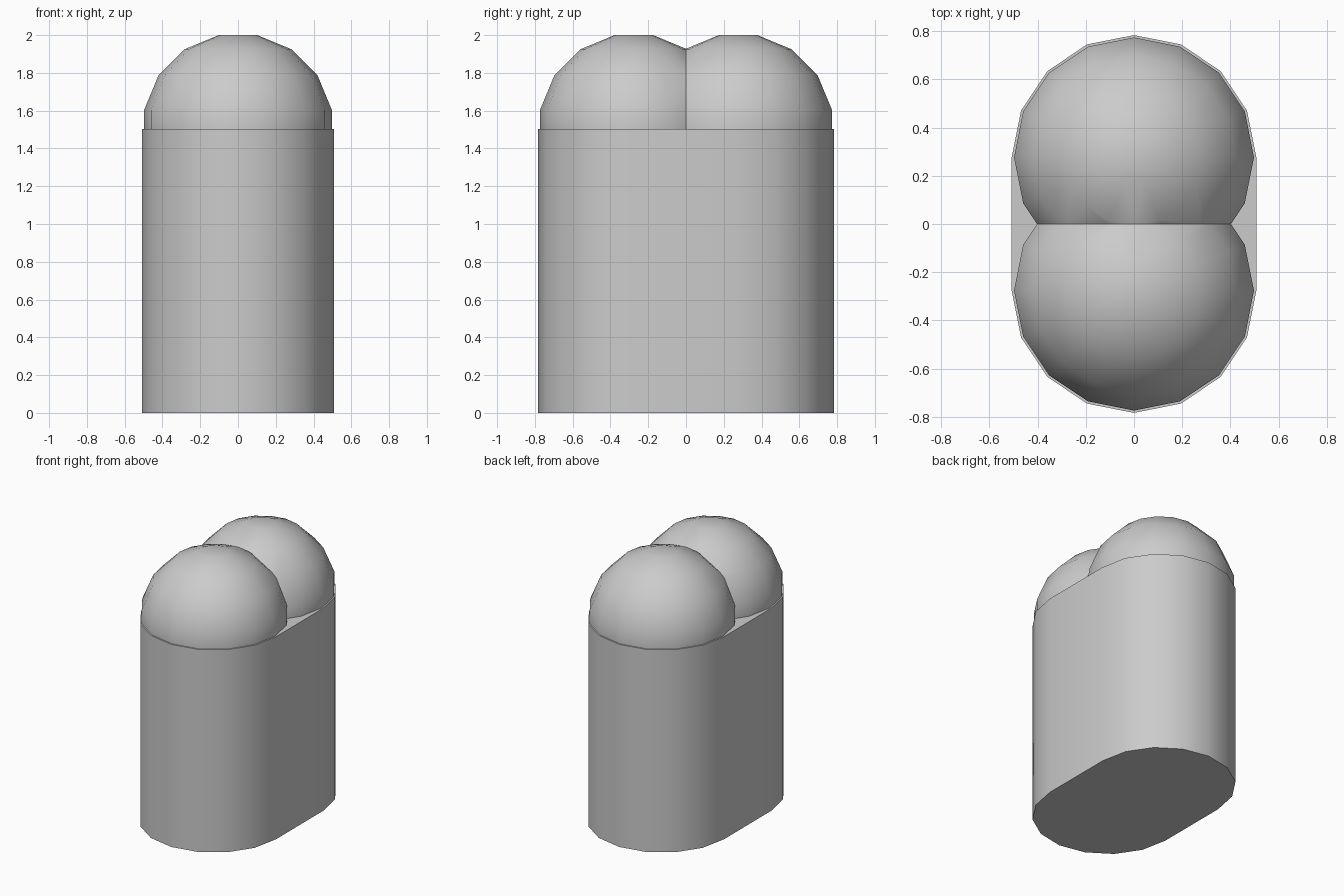
import bpy
import bmesh
from math import sin, cos, pi, radians

cube = bpy.data.objects.get("Cube")
if cube:
    bpy.data.objects.remove(cube, do_unlink=True)

SIDES = 16
STEP = 2 * pi / SIDES
RADIUS = 0.507
CENTRE = 0.276      # distance of each rounded end from the middle
BODY_TOP = 1.504

grey = bpy.data.materials.new("plain grey")
grey.use_nodes = True
colour = (0.6, 0.6, 0.6, 1)
grey.diffuse_color = colour
grey.node_tree.nodes["Principled BSDF"].inputs["Base Color"].default_value = colour


def add_object(name, bm):
    bmesh.ops.recalc_face_normals(bm, faces=bm.faces)
    mesh = bpy.data.meshes.new(name)
    bm.to_mesh(mesh)
    bm.free()
    obj = bpy.data.objects.new(name, mesh)
    bpy.context.collection.objects.link(obj)
    mesh.materials.append(grey)
    bpy.ops.object.select_all(action='DESELECT')
    obj.select_set(True)
    bpy.context.view_layer.objects.active = obj
    bpy.ops.object.shade_smooth_by_angle(angle=radians(35))
    return obj


def bridge(bm, low, high):
    for i in range(len(low)):
        j = (i + 1) % len(low)
        bm.faces.new((low[i], low[j], high[j], high[i]))


# Body: upright block with rounded front and back
bm = bmesh.new()
outline = []
for side in (1, -1):
    for i in range(SIDES // 2 + 1):
        a = i * STEP
        outline.append((side * RADIUS * cos(a), side * (CENTRE + RADIUS * sin(a))))
low, high = [[bm.verts.new((x, y, z)) for x, y in outline] for z in (0, BODY_TOP)]
bridge(bm, low, high)
bm.faces.new(low)
bm.faces.new(high)
add_object("body", bm)

# Domes: faceted half sphere, cut at the middle plane and mirrored
bm = bmesh.new()
wall = RADIUS * cos(STEP / 2)
levels = [(wall, 0)]
for k in range(SIDES // 4):
    e = (k + 0.5) * STEP
    levels.append((RADIUS * cos(e), RADIUS * sin(e)))
rings = [[bm.verts.new((r * cos(i * STEP), r * sin(i * STEP) - CENTRE, BODY_TOP + h))
          for i in range(SIDES)] for r, h in levels]
for a, b in zip(rings, rings[1:]):
    bridge(bm, a, b)
bm.faces.new(rings[-1])
bmesh.ops.bisect_plane(bm, geom=bm.verts[:] + bm.edges[:] + bm.faces[:],
                       plane_co=(0, 0, 0), plane_no=(0, 1, 0), clear_outer=True)
domes = add_object("domes", bm)
mirror = domes.modifiers.new("mirror", 'MIRROR')
mirror.use_axis = (False, True, False)
mirror.use_mirror_merge = False
